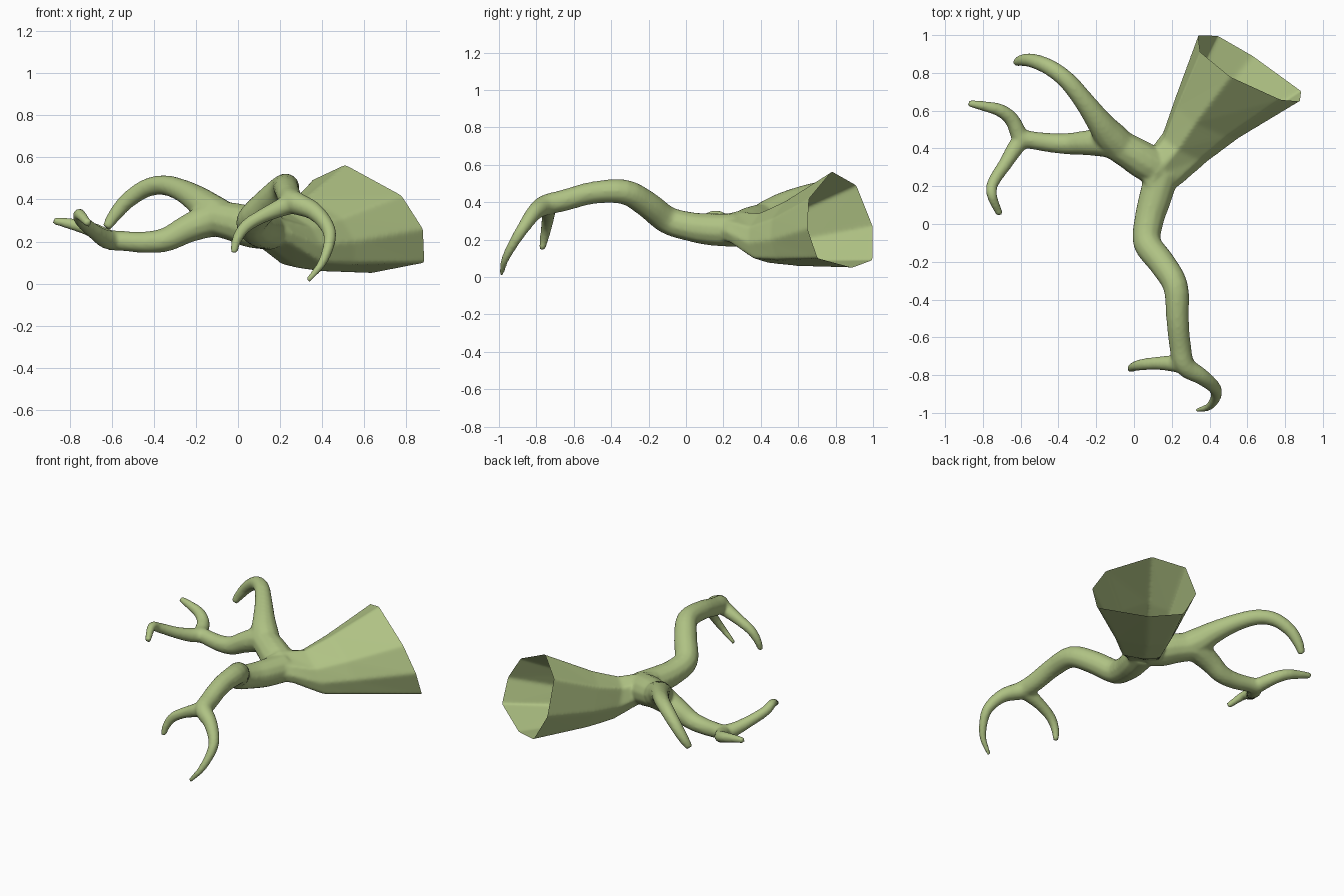
import bpy, bmesh, math
from mathutils import Vector

if "Cube" in bpy.data.objects:
    bpy.data.objects.remove(bpy.data.objects["Cube"])

SIDES = 12
bm = bmesh.new()


def loft(rings):
    """Bridge rings of points into a closed tube."""
    loops = [[bm.verts.new(p) for p in ring] for ring in rings]
    n = len(loops[0])
    for a, b in zip(loops, loops[1:]):
        for i in range(n):
            j = (i + 1) % n
            bm.faces.new((a[i], a[j], b[j], b[i]))
    bm.faces.new(loops[0][::-1])
    bm.faces.new(loops[-1])


def branch(points, steps=4):
    """Round tapering tube along a smooth path of (x, y, z, radius)."""
    p = [Vector(q) for q in points]
    p = [2 * p[0] - p[1]] + p + [2 * p[-1] - p[-2]]
    path = []
    for i in range(1, len(p) - 2):
        for s in range(steps):
            t = s / steps
            path.append(0.5 * (2 * p[i] + (p[i + 1] - p[i - 1]) * t
                        + (2 * p[i - 1] - 5 * p[i] + 4 * p[i + 1] - p[i + 2]) * t * t
                        + (3 * p[i] - p[i - 1] - 3 * p[i + 1] + p[i + 2]) * t ** 3))
    path.append(p[-2])
    pos = [q.to_3d() for q in path]
    rings, side = [], None
    for i, c in enumerate(pos):
        d = (pos[min(i + 1, len(pos) - 1)] - pos[max(i - 1, 0)]).normalized()
        side = d.orthogonal() if side is None else side - d * side.dot(d)
        side.normalize()
        up = d.cross(side)
        r = path[i][3] + 0.002
        rings.append([c + r * (math.cos(k * math.tau / SIDES) * side
                               + math.sin(k * math.tau / SIDES) * up) for k in range(SIDES)])
    loft(rings)


# Flared eight-sided trunk, extended past its cut end
rim = [Vector(v) for v in ((.51, .78, .565), (.35, .91, .49), (.34, 1.0, .27), (.44, .99, .09),
                           (.63, .89, .05), (.88, .70, .10), (.88, .65, .26), (.78, .66, .42))]
mid = sum(rim, Vector()) / 8


def trunk_ring(center, s, sz):
    return [Vector(center) + Vector(((v - mid).x * s, (v - mid).y * s, (v - mid).z * sz)) for v in rim]


ring1 = trunk_ring((.38, .56, .215), .62, .68)
outer = [v + (v - w) * 0.25 for v, w in zip(rim, ring1)]
loft([outer, rim, ring1,
      trunk_ring((.27, .41, .195), .44, .52),
      trunk_ring((.15, .28, .25), .38, .36),
      trunk_ring((.11, .20, .255), .24, .27)])

# Front branch and its side twig
branch([(.15, .27, .25, .09), (.11, .13, .255, .085), (.08, .02, .27, .077), (.07, -.10, .305, .073),
        (.15, -.21, .39, .07), (.22, -.33, .455, .065), (.23, -.50, .45, .058),
        (.245, -.65, .41, .056), (.27, -.75, .385, .054), (.36, -.81, .345, .042),
        (.425, -.865, .27, .033), (.435, -.91, .20, .027), (.40, -.965, .10, .02),
        (.33, -.988, .012, .011)])
branch([(.25, -.74, .38, .048), (.13, -.737, .328, .034), (.04, -.745, .275, .029),
        (-.005, -.757, .21, .023), (-.02, -.77, .145, .015)])
# Left limb with lower branch
branch([(.15, .28, .25, .09), (.06, .33, .27, .098), (-.03, .385, .295, .09), (-.12, .43, .305, .083),
        (-.24, .43, .26, .066), (-.34, .425, .21, .056), (-.44, .43, .197, .05),
        (-.55, .445, .203, .046), (-.61, .455, .207, .048)])
# Its two twigs
branch([(-.60, .45, .205, .045), (-.645, .55, .232, .038), (-.71, .602, .262, .033),
        (-.80, .625, .285, .025), (-.878, .64, .30, .016)])
branch([(-.59, .45, .205, .045), (-.63, .40, .213, .043), (-.68, .32, .245, .035), (-.745, .22, .30, .03),
        (-.752, .15, .33, .026), (-.71, .05, .285, .017)])
# Arched back branch
branch([(-.06, .40, .30, .085), (-.13, .47, .345, .083), (-.18, .535, .39, .068), (-.26, .645, .44, .053),
        (-.35, .755, .468, .046), (-.44, .825, .452, .042), (-.53, .863, .39, .037),
        (-.59, .867, .32, .03), (-.625, .855, .265, .02)])

bmesh.ops.recalc_face_normals(bm, faces=bm.faces)
mesh = bpy.data.meshes.new("branch")
bm.to_mesh(mesh)
bm.free()
obj = bpy.data.objects.new("branch", mesh)
bpy.context.collection.objects.link(obj)

# Fuse the tubes and soften the forks
rem = obj.modifiers.new("fuse", 'REMESH')
rem.mode = 'VOXEL'
rem.voxel_size = 0.01
sm = obj.modifiers.new("soften", 'SMOOTH')
sm.factor, sm.iterations = 0.5, 8
fused = bpy.data.meshes.new_from_object(obj.evaluated_get(bpy.context.evaluated_depsgraph_get()))
obj.modifiers.clear()

# Slice the trunk end open
cut = bmesh.new()
cut.from_mesh(fused)
normal = (rim[6] - rim[2]).cross(rim[4] - rim[0])
if normal.y < 0:
    normal.negate()
bmesh.ops.bisect_plane(cut, geom=cut.verts[:] + cut.edges[:] + cut.faces[:],
                       plane_co=mid, plane_no=normal.normalized(), clear_outer=True)
for f in cut.faces:
    f.smooth = True
cut.to_mesh(fused)
cut.free()
obj.data = fused

mat = bpy.data.materials.new("bark_green")
mat.diffuse_color = (0.43, 0.54, 0.23, 1)
mat.use_nodes = True
mat.node_tree.nodes["Principled BSDF"].inputs["Base Color"].default_value = mat.diffuse_color
fused.materials.clear()
fused.materials.append(mat)
